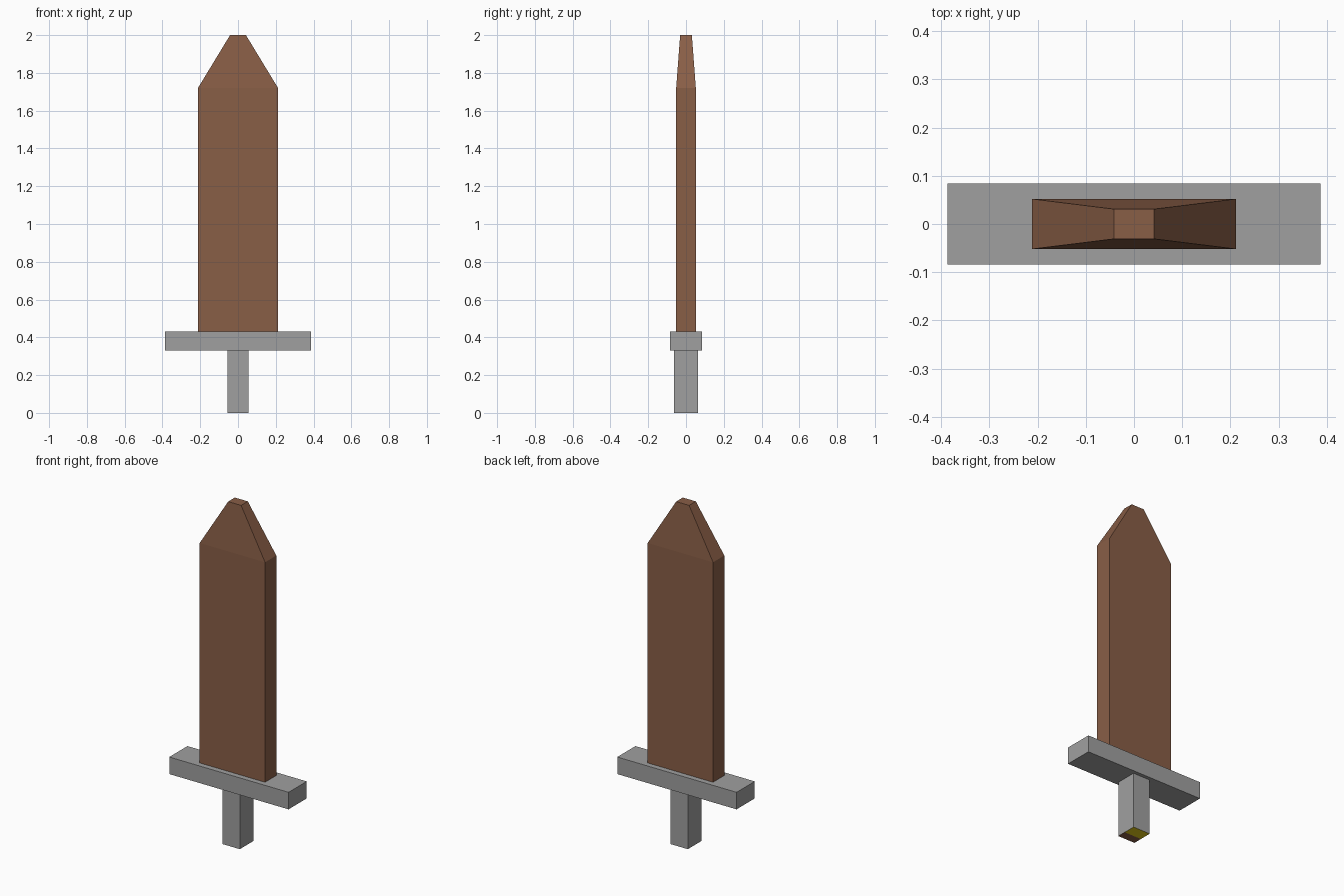
import bpy, bmesh

if "Cube" in bpy.data.objects:
    bpy.data.objects.remove(bpy.data.objects["Cube"])


def material(name, rgb):
    m = bpy.data.materials.new(name)
    m.diffuse_color = (*rgb, 1.0)
    m.use_nodes = True
    m.node_tree.nodes["Principled BSDF"].inputs["Base Color"].default_value = m.diffuse_color
    return m


grey = material("grey", (0.35, 0.35, 0.35))
brown = material("brown", (0.25, 0.112, 0.062))
yellow = material("yellow", (0.9, 0.7, 0.01))


def stack(name, sections, mats):
    """Loft rectangles given as (half x, half y, z) into a closed solid."""
    bm = bmesh.new()
    rings = [[bm.verts.new((sx * hx, sy * hy, z))
              for sx, sy in ((-1, -1), (1, -1), (1, 1), (-1, 1))]
             for hx, hy, z in sections]
    bm.faces.new(rings[0][::-1])
    bm.faces.new(rings[-1])
    for lo, hi in zip(rings, rings[1:]):
        for i in range(4):
            j = (i + 1) % 4
            bm.faces.new((lo[i], lo[j], hi[j], hi[i]))
    bmesh.ops.recalc_face_normals(bm, faces=bm.faces)
    me = bpy.data.meshes.new(name)
    bm.to_mesh(me)
    bm.free()
    for m in mats:
        me.materials.append(m)
    ob = bpy.data.objects.new(name, me)
    bpy.context.collection.objects.link(ob)
    return ob


# Blade with a tapered, blunt tip
stack("blade", [(0.212, 0.052, 0.43), (0.212, 0.052, 1.72), (0.042, 0.031, 2.0)], [brown])

# Crossguard
stack("crossguard", [(0.387, 0.084, 0.33), (0.387, 0.084, 0.43)], [grey])

# Grip, with a two-colour underside
grip = stack("grip", [(0.056, 0.063, 0.0), (0.056, 0.063, 0.33)], [grey, brown, yellow])
bm = bmesh.new()
bm.from_mesh(grip.data)
bottom = [f for f in bm.faces if f.normal.z < -0.5]
bmesh.ops.bisect_plane(bm, geom=bm.verts[:] + bm.edges[:] + bm.faces[:],
                       plane_co=(0, -0.01, 0), plane_no=(0, 1, 0))
for f in bm.faces:
    if f.normal.z < -0.5:
        f.material_index = 2 if f.calc_center_median().y > -0.01 else 1
bm.to_mesh(grip.data)
bm.free()
